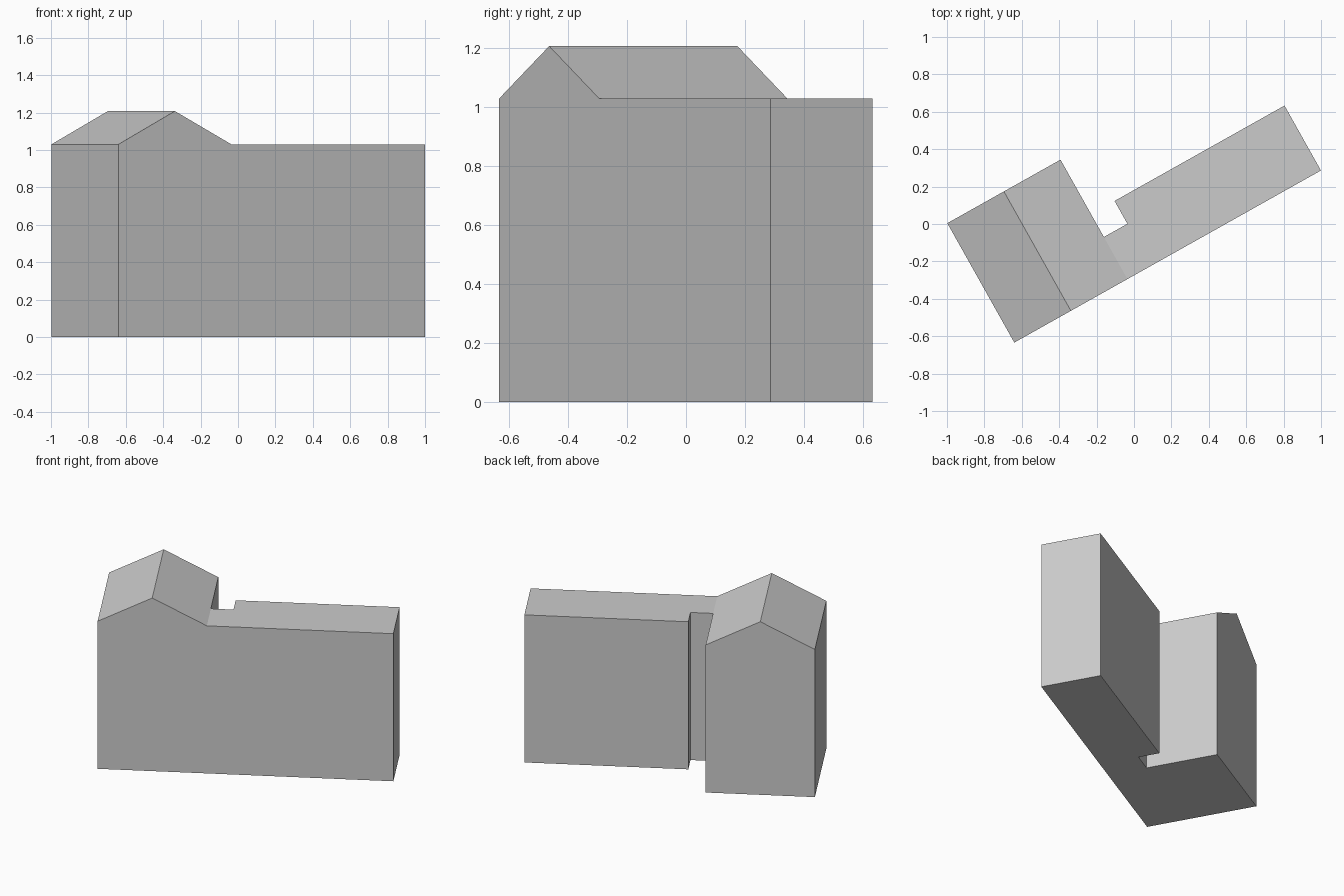
import bpy, bmesh, math
from mathutils import Matrix, Vector

cube = bpy.data.objects.get("Cube")
if cube:
    bpy.data.objects.remove(cube, do_unlink=True)

# One plain grey for the whole building
grey = bpy.data.materials.new("plain grey")
grey.use_nodes = True
colour = (0.6, 0.6, 0.6, 1)
grey.diffuse_color = colour
grey.node_tree.nodes["Principled BSDF"].inputs["Base Color"].default_value = colour

EAVES, RIDGE = 1.03, 1.208
GABLE_W, GABLE_D = 0.694, 0.732
WING_END, WING_D = 1.88, 0.398
NOTCH_END, NOTCH_D = 0.838, 0.258

# The building is turned on its plot about its front corner
PLACE = Matrix.Translation((-0.64, -0.634, 0)) @ Matrix.Rotation(math.radians(29.3), 4, 'Z')


def prism(name, outline, sweep):
    """Closed solid made by sweeping a flat outline along a vector."""
    bm = bmesh.new()
    face = bm.faces.new([bm.verts.new(p) for p in outline])
    ext = bmesh.ops.extrude_face_region(bm, geom=[face], use_keep_orig=True)
    moved = [e for e in ext["geom"] if isinstance(e, bmesh.types.BMVert)]
    bmesh.ops.translate(bm, verts=moved, vec=Vector(sweep))
    bmesh.ops.recalc_face_normals(bm, faces=bm.faces)
    bm.transform(PLACE)
    mesh = bpy.data.meshes.new(name)
    bm.to_mesh(mesh)
    bm.free()
    mesh.materials.append(grey)
    ob = bpy.data.objects.new(name, mesh)
    bpy.context.collection.objects.link(ob)
    return ob


# Gabled block: pentagon front swept to the back
gable = [(0, 0), (GABLE_W, 0), (GABLE_W, EAVES), (GABLE_W / 2, RIDGE), (0, EAVES)]
building = prism("gabled_building", [(u, 0, z) for u, z in gable], (0, GABLE_D, 0))

# Flat-roofed wing with a recess beside the gabled block
inside = GABLE_W / 2
plan = [(inside, 0), (WING_END, 0), (WING_END, WING_D),
        (NOTCH_END, WING_D), (NOTCH_END, NOTCH_D), (inside, NOTCH_D)]
wing = prism("flat_wing", [(u, v, 0) for u, v in plan], (0, 0, EAVES))

# Merge both into one shell with continuous walls
union = building.modifiers.new("join wing", 'BOOLEAN')
union.operation = 'UNION'
union.solver = 'EXACT'
union.object = wing
bpy.context.view_layer.objects.active = building
bpy.ops.object.modifier_apply(modifier=union.name)
bpy.data.objects.remove(wing, do_unlink=True)
